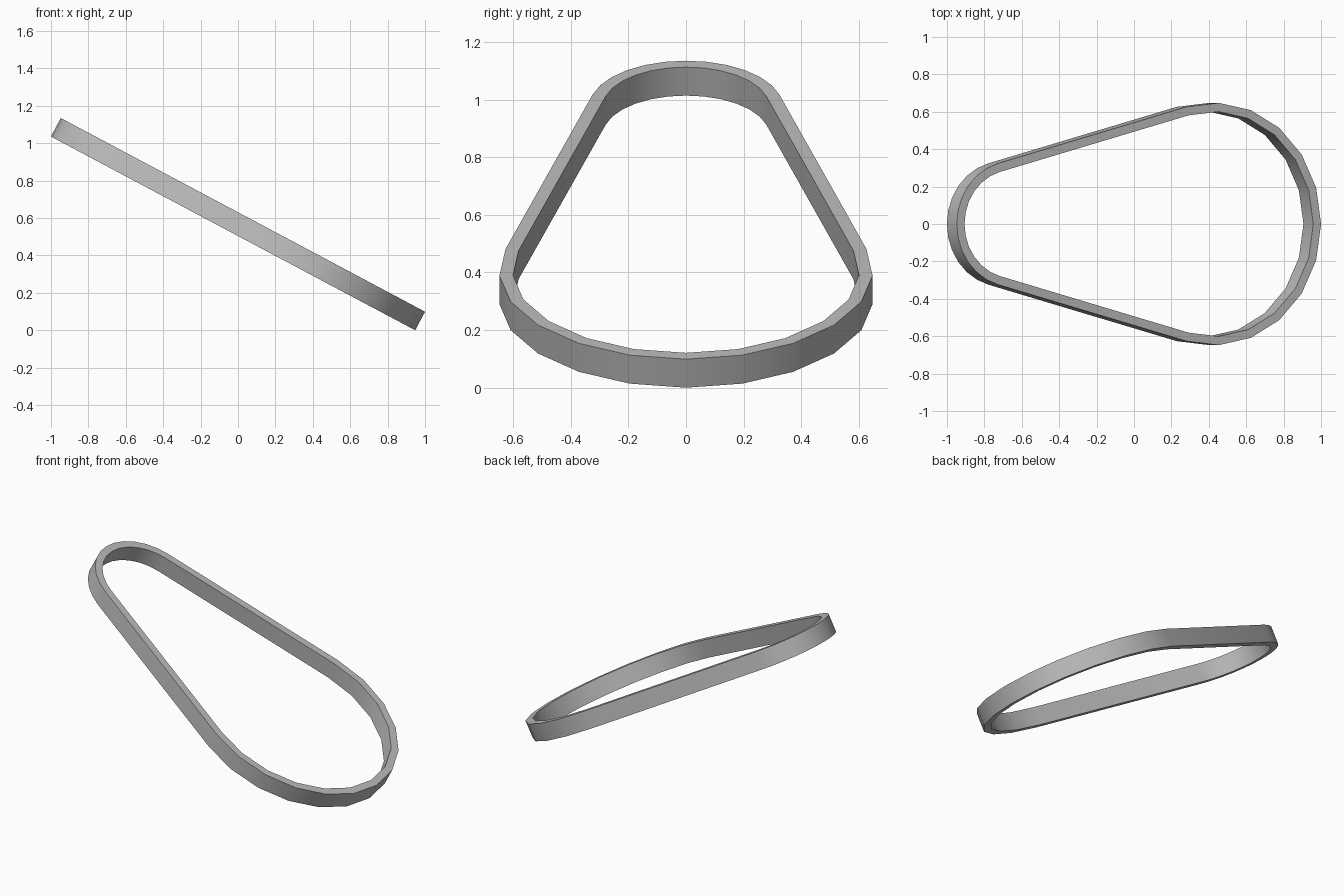
import bpy, bmesh
from math import radians, sin, cos, asin, pi
from mathutils import Matrix, Vector

cube = bpy.data.objects.get("Cube")
if cube:
    bpy.data.objects.remove(cube)

BIG_R, SMALL_R = 0.648, 0.335
LENGTH, WIDTH, THICK = 2.206, 0.112, 0.047
TILT = radians(28)
STEPS = 12

grey = bpy.data.materials.new("belt grey")
grey.use_nodes = True
grey.diffuse_color = (0.5, 0.5, 0.5, 1)
grey.node_tree.nodes["Principled BSDF"].inputs["Base Color"].default_value = (0.5, 0.5, 0.5, 1)

# Pulley centres and the lean of the straight runs
big_x = LENGTH / 2 - BIG_R
small_x = SMALL_R - LENGTH / 2
lean = asin((BIG_R - SMALL_R) / (big_x - small_x))


def arc(cx, radius, start, end):
    angles = [start + (end - start) * i / STEPS for i in range(STEPS + 1)]
    return [(cx + radius * cos(a), radius * sin(a)) for a in angles]


def belt_loop(inset):
    """Closed outline around both pulleys."""
    turn = pi / 2 + lean
    return (arc(big_x, BIG_R - inset, -turn, turn)
            + arc(small_x, SMALL_R - inset, turn, 2 * pi - turn))


# Closed band with a rectangular section
bm = bmesh.new()
rings = []
for inset, z in ((0, -WIDTH / 2), (0, WIDTH / 2), (THICK, WIDTH / 2), (THICK, -WIDTH / 2)):
    rings.append([bm.verts.new((x, y, z)) for x, y in belt_loop(inset)])
count = len(rings[0])
for k in range(4):
    a, b = rings[k], rings[(k + 1) % 4]
    for i in range(count):
        j = (i + 1) % count
        bm.faces.new((a[i], a[j], b[j], b[i]))
bmesh.ops.recalc_face_normals(bm, faces=bm.faces)

# Tilt so the wide end is low, and rest it on the ground
bm.transform(Matrix.Rotation(TILT, 4, 'Y'))
lowest = min(v.co.z for v in bm.verts)
bmesh.ops.translate(bm, verts=bm.verts, vec=Vector((0, 0, -lowest)))

mesh = bpy.data.meshes.new("drive_belt")
bm.to_mesh(mesh)
bm.free()
mesh.materials.append(grey)
belt = bpy.data.objects.new("drive_belt", mesh)
bpy.context.collection.objects.link(belt)
bpy.context.view_layer.objects.active = belt
belt.select_set(True)
bpy.ops.object.shade_smooth_by_angle(angle=radians(30))
